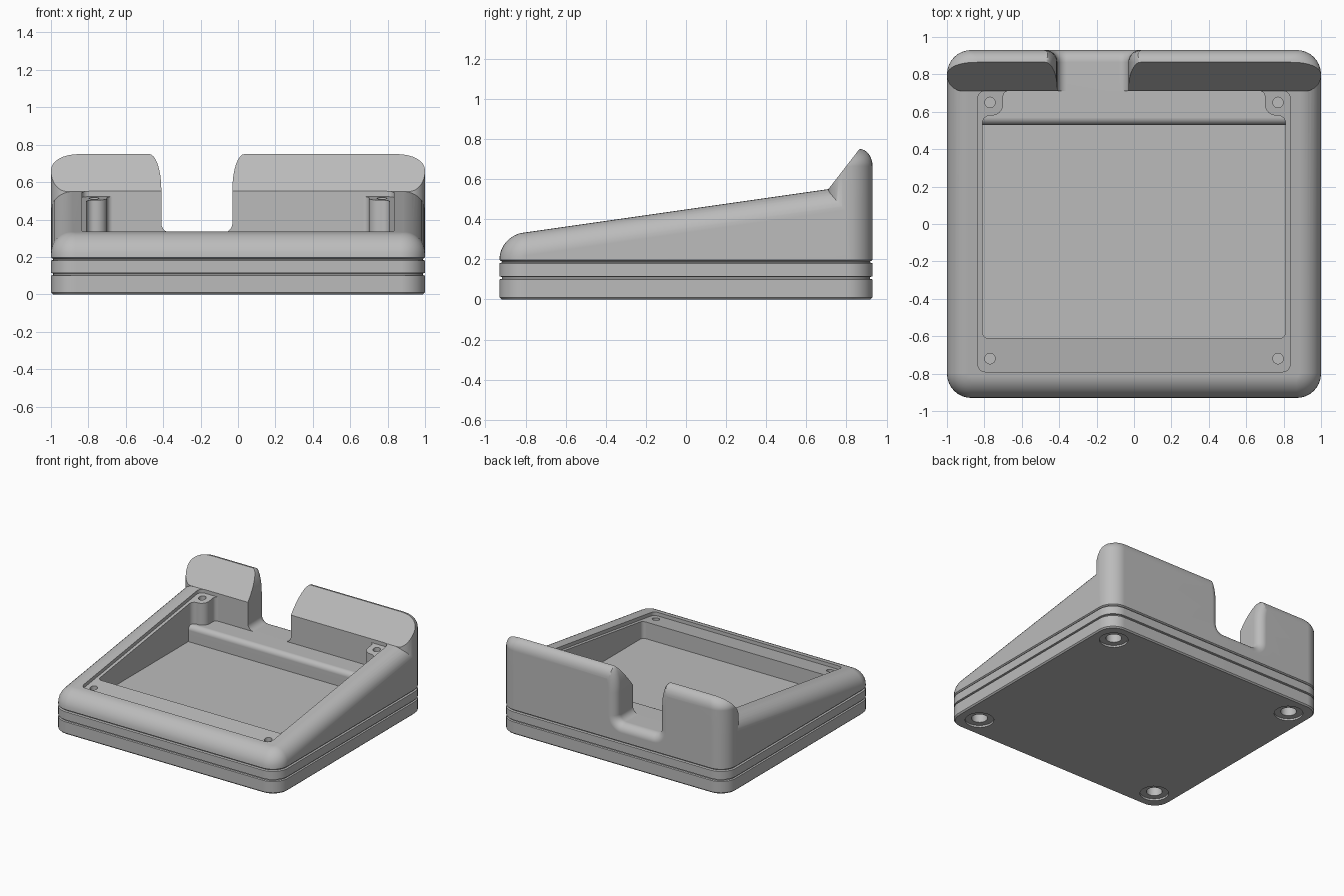
import bpy, bmesh
from math import sin, cos, pi, radians
from mathutils import Vector

if "Cube" in bpy.data.objects:
    bpy.data.objects.remove(bpy.data.objects["Cube"])

# One plain grey
grey = bpy.data.materials.new("plain_grey")
grey.use_nodes = True
GREY = (0.5, 0.5, 0.5, 1)
grey.diffuse_color = GREY
grey.node_tree.nodes["Principled BSDF"].inputs["Base Color"].default_value = GREY

HX, HY, CORNER = 1.0, 0.93, 0.13
FILLET = 0.115
STEPS = 8


def slope(y):
    """Height of the tilted top."""
    return 0.33 + (y + 0.83) / 7


def round_poly(points, radii, n=STEPS):
    """Right-angled counter-clockwise outline with rounded corners."""
    out = []
    for i, p in enumerate(points):
        p = Vector(p)
        a = (Vector(points[i - 1]) - p).normalized()
        b = (Vector(points[(i + 1) % len(points)]) - p).normalized()
        r = radii[i] if isinstance(radii, (list, tuple)) else radii
        c = p + (a + b) * r
        for k in range(n + 1):
            t = k / n * pi / 2
            out.append(c - b * r * cos(t) - a * r * sin(t))
    return out


def rect(x0, x1, y0, y1, radii):
    return round_poly([(x0, y0), (x1, y0), (x1, y1), (x0, y1)], radii)


def footprint(inset):
    return rect(-HX + inset, HX - inset, -HY + inset, HY - inset, CORNER - inset)


def ring(outline, z):
    """Lift a flat outline to a height, or to a height rule of y."""
    return [(p[0], p[1], z(p[1]) if callable(z) else z) for p in outline]


def loft(name, rings, cut=None):
    """Skin matching rings, cap the ends; optionally slice off one side of a plane."""
    bm = bmesh.new()
    rows = [[bm.verts.new(p) for p in r] for r in rings]
    for a, b in zip(rows, rows[1:]):
        for i in range(len(a)):
            j = (i + 1) % len(a)
            bm.faces.new((a[i], a[j], b[j], b[i]))
    bm.faces.new(rows[0][::-1])
    bm.faces.new(rows[-1])
    if cut:
        geom = bm.verts[:] + bm.edges[:] + bm.faces[:]
        res = bmesh.ops.bisect_plane(bm, geom=geom, plane_co=cut[0], plane_no=cut[1],
                                     clear_outer=True)
        edges = [e for e in res["geom_cut"] if isinstance(e, bmesh.types.BMEdge)]
        bmesh.ops.contextual_create(bm, geom=edges)
    bmesh.ops.recalc_face_normals(bm, faces=bm.faces[:])
    mesh = bpy.data.meshes.new(name)
    bm.to_mesh(mesh)
    bm.free()
    mesh.materials.append(grey)
    ob = bpy.data.objects.new(name, mesh)
    bpy.context.collection.objects.link(ob)
    return ob


def activate(ob):
    bpy.ops.object.select_all(action="DESELECT")
    ob.select_set(True)
    bpy.context.view_layer.objects.active = ob


def combine(ob, tool, operation="DIFFERENCE"):
    activate(ob)
    mod = ob.modifiers.new("combine", "BOOLEAN")
    mod.operation, mod.object, mod.solver = operation, tool, "EXACT"
    bpy.ops.object.modifier_apply(modifier=mod.name)
    bpy.data.objects.remove(tool)


def drill(ob, x, y, z0, z1, r):
    circle = [(x + r * cos(k * pi / 12), y + r * sin(k * pi / 12)) for k in range(24)]
    combine(ob, loft("drill", [ring(circle, z0), ring(circle, z1)]))


def finish(ob):
    activate(ob)
    bpy.ops.object.shade_smooth_by_angle(angle=radians(32))
    mod = ob.modifiers.new("even_shading", "WEIGHTED_NORMAL")
    mod.keep_sharp = True


quarter = [k / STEPS * pi / 2 for k in range(STEPS + 1)]

# Base: two plates separated by thin grooves
layers = [(0.01, 0), (0, 0.01), (0, 0.1), (0.012, 0.103), (0.012, 0.112), (0, 0.115),
          (0, 0.18), (0.012, 0.185), (0.012, 0.2)]
base = loft("base_plates", [ring(footprint(d), z) for d, z in layers])
for x in (-0.83, 0.83):
    for y in (-0.76, 0.76):
        drill(base, x, y, -0.1, 0.015, 0.105)
        drill(base, x, y, -0.1, 0.12, 0.058)

# Tilted frame with a rounded top rim
rings = [ring(footprint(0.01), 0.19), ring(footprint(0), 0.197)]
for t in quarter:
    rings.append(ring(footprint(FILLET * (1 - cos(t))),
                      lambda y, t=t: slope(y) - FILLET * (1 - sin(t))))
body = loft("tilted_frame", rings)

# Backstop with a leaning front face
rings = []
for t in [None] + quarter:
    k = 0 if t is None else 1 - cos(t)
    z = 0.21 if t is None else 0.75 - 0.085 * (1 - sin(t))
    rear, front = CORNER - 0.06 * k, 0.085
    rings.append(ring(rect(-HX + 0.11 * k, HX - 0.11 * k, 0.71, HY - 0.065 * k,
                           [front, front, rear, rear]), z))
backstop = loft("backstop", rings, cut=((0, 0.71, 0.55), (0, -0.2, 0.155)))
combine(body, backstop, "UNION")

# Shallow panel recess following the slope
panel = rect(-0.835, 0.835, -0.79, 0.711, 0.04)
combine(body, loft("recess", [ring(panel, lambda y: slope(y) - 0.028), ring(panel, 1)]))

# Main cavity, leaving a screw post in each back corner
W, P = 0.81, 0.70
cavity = round_poly([(-W, -0.61), (W, -0.61), (W, 0.58), (P, 0.58), (P, 0.711),
                     (-P, 0.711), (-P, 0.58), (-W, 0.58)],
                    [0.03, 0.03, 0.04, 0.06, 0.03, 0.03, 0.06, 0.04])
combine(body, loft("cavity", [ring(cavity, 0.1), ring(cavity, 1)]))


# Cable notch, flared at the top and towards the back
def notch_section(y, grow):
    half, low, r = 0.19 + grow, 0.33 - grow, 0.05 + grow
    side = [(half + 0.065, 0.9)]
    side += [(half + 0.065 * (1 - cos(t)), 0.75 - 0.19 * (1 - sin(t)))
             for t in reversed(quarter)]
    side += [(half - r + r * cos(t), low + r - r * sin(t)) for t in quarter]
    pts = side + [(-x, z) for x, z in reversed(side)]
    return [(x - 0.22, y, z) for x, z in pts]


sections = [notch_section(0.64, 0)]
sections += [notch_section(HY - 0.065 + 0.065 * sin(t), 0.065 * (1 - cos(t)))
             for t in quarter]
sections.append(notch_section(1.0, 0.065))
combine(body, loft("notch", sections))

# Screw holes under the panel
for x in (-0.77, 0.77):
    for y in (-0.72, 0.65):
        drill(body, x, y, slope(y) - 0.12, 1, 0.028)

# Cross bar at the back of the cavity, with a rounded front edge
profile = [(0.73, 0.19), (0.73, 0.33)]
profile += [(0.57 - 0.04 * sin(t), 0.29 + 0.04 * cos(t)) for t in quarter]
profile.append((0.53, 0.19))
bar = loft("cross_bar", [[(x, y, z) for y, z in profile] for x in (-0.82, 0.82)])

for ob in (base, body, bar):
    finish(ob)
